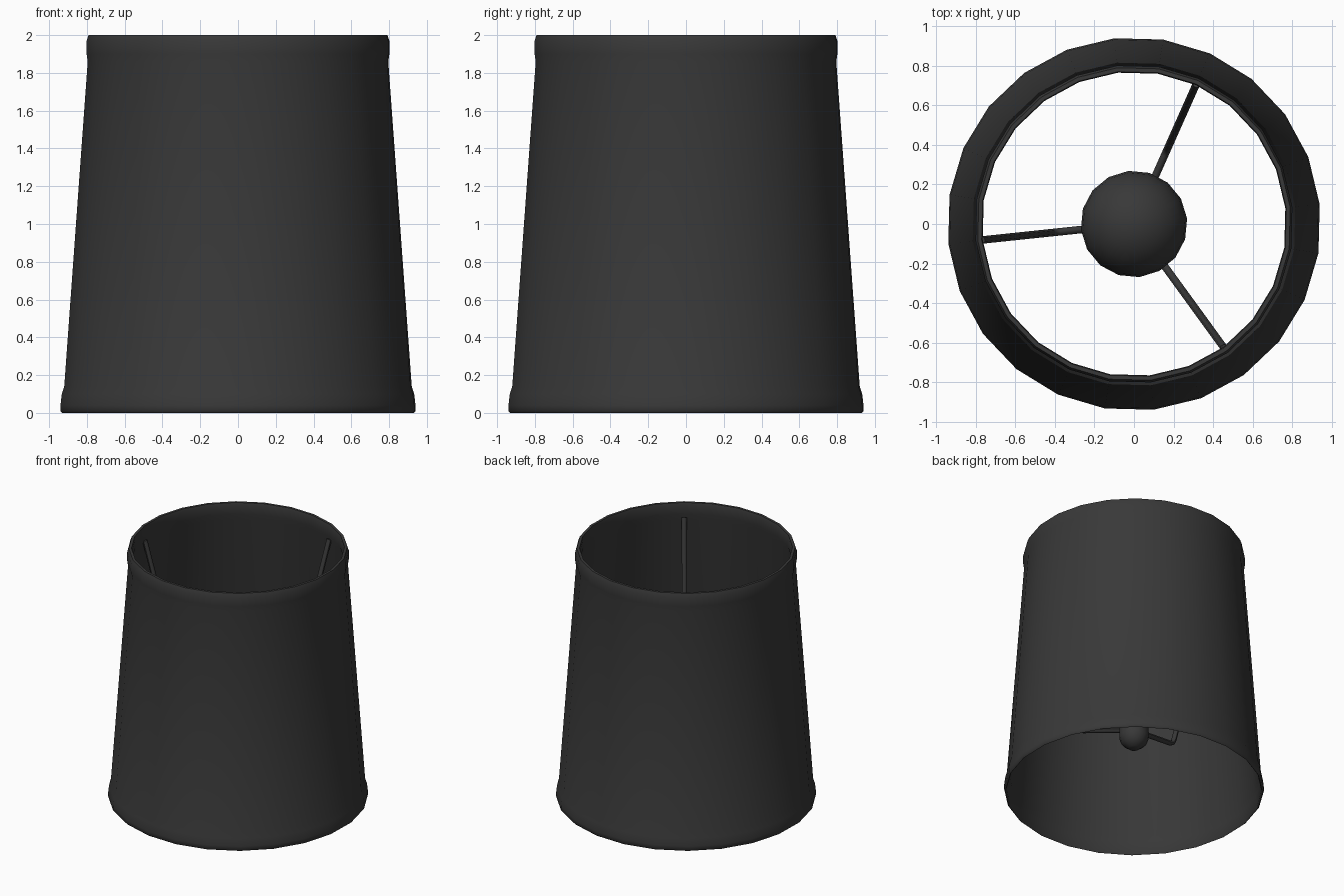
import bpy, bmesh, math

if "Cube" in bpy.data.objects:
    bpy.data.objects.remove(bpy.data.objects["Cube"])

TURN = math.radians(6)
dark = bpy.data.materials.new("dark_grey")
dark.diffuse_color = (0.04, 0.04, 0.04, 1)
dark.use_nodes = True
dark.node_tree.nodes["Principled BSDF"].inputs["Base Color"].default_value = dark.diffuse_color


def finish(obj, angle=40):
    obj.data.materials.append(dark)
    bpy.ops.object.select_all(action='DESELECT')
    obj.select_set(True)
    bpy.context.view_layer.objects.active = obj
    bpy.ops.object.shade_smooth_by_angle(angle=math.radians(angle))


def lathe(name, profile, sides, closed=False, angle=40):
    """Revolve an (r, z) profile about the z axis."""
    bm = bmesh.new()
    c, s = math.cos(TURN), math.sin(TURN)
    vs = [bm.verts.new((r * c, r * s, z)) for r, z in profile]
    edges = [bm.edges.new(p) for p in zip(vs, vs[1:])]
    if closed:
        edges.append(bm.edges.new((vs[-1], vs[0])))
    bmesh.ops.spin(bm, geom=vs + edges, cent=(0, 0, 0), axis=(0, 0, 1),
                   angle=math.tau, steps=sides, use_duplicate=False)
    bmesh.ops.remove_doubles(bm, verts=bm.verts, dist=1e-4)
    bmesh.ops.recalc_face_normals(bm, faces=bm.faces)
    mesh = bpy.data.meshes.new(name)
    bm.to_mesh(mesh)
    bm.free()
    obj = bpy.data.objects.new(name, mesh)
    bpy.context.collection.objects.link(obj)
    finish(obj, angle)


# Tapered shade with rolled hems at both ends
lathe("shade", [
    (0.935, 0), (0.945, 0.01), (0.945, 0.04), (0.938, 0.10), (0.925, 0.14),
    (0.80, 1.86), (0.806, 1.90), (0.806, 1.97), (0.795, 2.0),
    (0.775, 2.0), (0.77, 1.98), (0.77, 1.91), (0.784, 1.86),
    (0.91, 0.14), (0.922, 0.10), (0.927, 0.01)], 24, closed=True, angle=50)

# Bulb: round globe narrowing to a neck
globe = [(0.27 * math.cos(math.radians(a)), 1.02 + 0.27 * math.sin(math.radians(a)))
         for a in range(-30, 90, 15)]
lathe("bulb", [(0, 0.58), (0.11, 0.58), (0.125, 0.66), (0.17, 0.77)] + globe + [(0, 1.29)], 16)

# Socket under the bulb
lathe("socket", [(0, 0.36), (0.04, 0.36), (0.09, 0.40), (0.11, 0.45),
                 (0.11, 0.60), (0, 0.60)], 12)

# Three bent wire arms from the socket to the top of the shade
for i in range(3):
    a = TURN + math.radians(60 + 120 * i)
    path = [(0.07, 0.52), (0.38, 0.56), (0.405, 0.575), (0.42, 0.61), (0.76, 1.83), (0.775, 1.88)]
    curve = bpy.data.curves.new("wire_arm", 'CURVE')
    curve.dimensions = '3D'
    curve.bevel_depth = 0.019
    curve.bevel_resolution = 1
    curve.use_fill_caps = True
    sp = curve.splines.new('POLY')
    sp.points.add(len(path) - 1)
    for p, (r, z) in zip(sp.points, path):
        p.co = (r * math.cos(a), r * math.sin(a), z, 1)
    obj = bpy.data.objects.new(f"wire_arm_{i + 1}", curve)
    bpy.context.collection.objects.link(obj)
    bpy.ops.object.select_all(action='DESELECT')
    obj.select_set(True)
    bpy.context.view_layer.objects.active = obj
    bpy.ops.object.convert(target='MESH')
    finish(bpy.context.view_layer.objects.active, 60)
